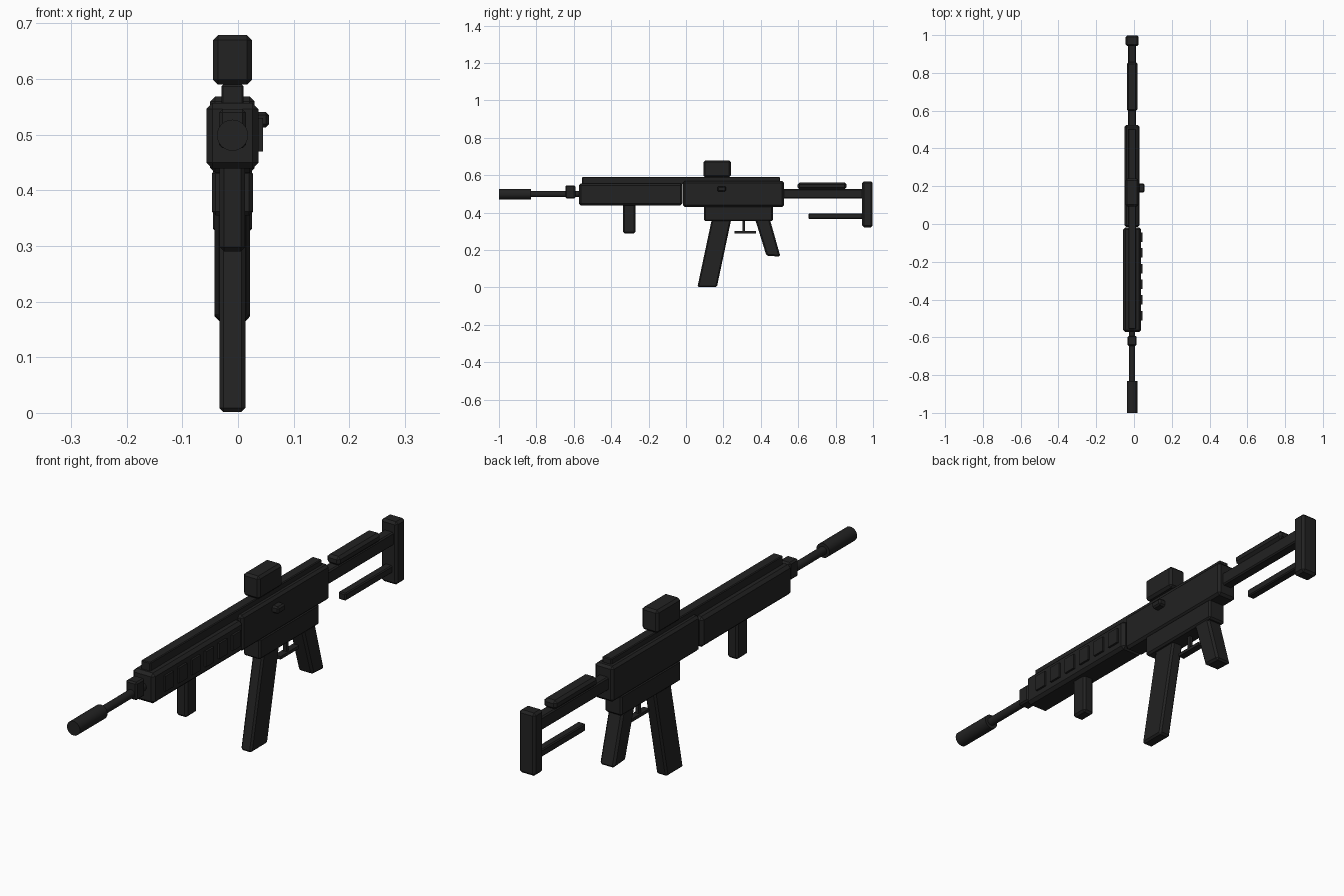
import bpy
import bmesh
import math

cube = bpy.data.objects.get("Cube")
if cube:
    bpy.data.objects.remove(cube, do_unlink=True)

CX = -0.01  # centre line of the body

black = bpy.data.materials.new("matte_black")
black.use_nodes = True
black.diffuse_color = (0.016, 0.016, 0.016, 1)
black.node_tree.nodes["Principled BSDF"].inputs["Base Color"].default_value = (0.016, 0.016, 0.016, 1)


def finish(name, bm):
    bmesh.ops.recalc_face_normals(bm, faces=bm.faces)
    mesh = bpy.data.meshes.new(name)
    bm.to_mesh(mesh)
    bm.free()
    mesh.materials.append(black)
    obj = bpy.data.objects.new(name, mesh)
    bpy.context.collection.objects.link(obj)
    return obj


def prism(name, profile, width, bevel=0.0, x=CX):
    """Extrude a (y, z) side profile across x and chamfer its edges."""
    bm = bmesh.new()
    sides = [[bm.verts.new((x + s * width / 2, y, z)) for y, z in profile] for s in (-1, 1)]
    bm.faces.new(sides[0])
    bm.faces.new(sides[1])
    n = len(profile)
    for i in range(n):
        j = (i + 1) % n
        bm.faces.new((sides[0][i], sides[0][j], sides[1][j], sides[1][i]))
    obj = finish(name, bm)
    if bevel:
        mod = obj.modifiers.new("chamfer", "BEVEL")
        mod.width = bevel
        mod.segments = 1
    return obj


def box(name, y0, y1, z0, z1, width, bevel=0.0, x=CX):
    return prism(name, [(y0, z0), (y1, z0), (y1, z1), (y0, z1)], width, bevel, x)


def tube(name, y0, y1, radius, z=0.499):
    """Round bar along y."""
    bpy.ops.mesh.primitive_cylinder_add(vertices=24, radius=radius, depth=y1 - y0,
                                        location=(CX, (y0 + y1) / 2, z),
                                        rotation=(math.pi / 2, 0, 0))
    obj = bpy.context.object
    obj.name = name
    obj.data.materials.append(black)
    bpy.ops.object.shade_smooth_by_angle(angle=math.radians(40))


# Barrel group
tube("muzzle_tube", -1.0, -0.83, 0.028)
tube("barrel", -0.84, -0.5, 0.016)
box("gas_block", -0.645, -0.592, 0.476, 0.546, 0.048, 0.006)

# Main body
box("handguard", -0.573, -0.018, 0.439, 0.557, 0.094, 0.011)
box("receiver", -0.015, 0.523, 0.431, 0.569, 0.08, 0.009)
box("lower_receiver", 0.097, 0.465, 0.355, 0.437, 0.074, 0.007)
box("top_rail", -0.555, 0.503, 0.55, 0.59, 0.04, 0.003)
box("sight", 0.093, 0.24, 0.59, 0.679, 0.07, 0.009)
for i in range(6):
    box("vent_panel_%d" % (i + 1), -0.51 + i * 0.083, -0.46 + i * 0.083,
        0.47, 0.53, 0.012, 0.0, 0.039)
box("side_button", 0.168, 0.214, 0.513, 0.541, 0.032, 0.006, 0.04)

# Parts below the body
prism("magazine", [(0.061, 0.002), (0.165, 0.002), (0.243, 0.37), (0.139, 0.37)], 0.047, 0.007)
prism("grip", [(0.43, 0.17), (0.505, 0.165), (0.447, 0.37), (0.368, 0.37)], 0.064, 0.008)
box("front_grip", -0.336, -0.27, 0.29, 0.45, 0.046, 0.008)
box("trigger", 0.303, 0.316, 0.302, 0.36, 0.014)
box("trigger_guard", 0.258, 0.373, 0.29, 0.302, 0.026)

# Shoulder stock
box("stock_beam", 0.515, 0.95, 0.475, 0.527, 0.042, 0.005)
box("cheek_rest", 0.597, 0.858, 0.525, 0.561, 0.056, 0.01)
box("stock_strut", 0.655, 0.95, 0.367, 0.396, 0.032, 0.004)
box("butt_pad", 0.942, 0.998, 0.322, 0.567, 0.07, 0.009)
